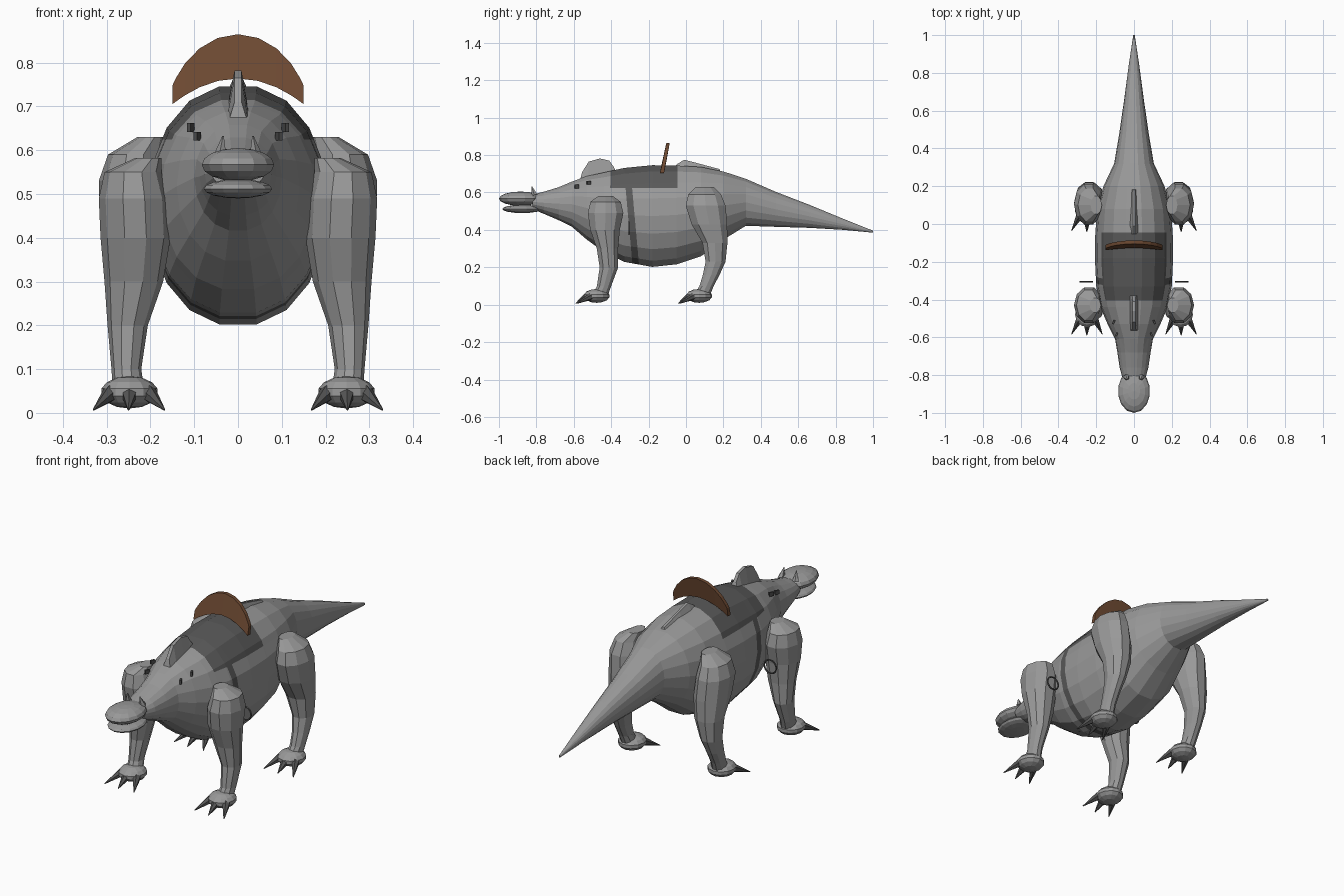
import bpy, bmesh, math
from mathutils import Vector, Matrix

if "Cube" in bpy.data.objects:
    bpy.data.objects.remove(bpy.data.objects["Cube"])


def mat(name, col):
    m = bpy.data.materials.new(name)
    m.diffuse_color = (*col, 1)
    m.use_nodes = True
    m.node_tree.nodes["Principled BSDF"].inputs["Base Color"].default_value = m.diffuse_color
    return m


SKIN = mat("grey hide", (0.32, 0.32, 0.32))
CLOTH = mat("dark grey cloth", (0.10, 0.10, 0.10))
CLAW = mat("claw grey", (0.09, 0.09, 0.09))
LEATHER = mat("brown leather", (0.16, 0.07, 0.033))
EYE = mat("eye grey", (0.07, 0.07, 0.07))


def finish(name, bm, *mats):
    bmesh.ops.recalc_face_normals(bm, faces=bm.faces)
    me = bpy.data.meshes.new(name)
    bm.to_mesh(me)
    bm.free()
    for m in mats:
        me.materials.append(m)
    ob = bpy.data.objects.new(name, me)
    bpy.context.collection.objects.link(ob)
    return ob


def loft(rings):
    """Skin a list of point rings and cap both ends."""
    bm = bmesh.new()
    rows = [[bm.verts.new(p) for p in r] for r in rings]
    n = len(rows[0])
    for a, b in zip(rows, rows[1:]):
        for i in range(n):
            j = (i + 1) % n
            bm.faces.new((a[i], a[j], b[j], b[i]))
    bm.faces.new(rows[0])
    bm.faces.new(rows[-1])
    return bm


def blob(name, loc, size, m, seg=14, rings=8):
    bm = bmesh.new()
    bmesh.ops.create_uvsphere(bm, u_segments=seg, v_segments=rings, radius=1)
    bm.transform(Matrix.Translation(loc) @ Matrix.Diagonal((*size, 1)))
    return finish(name, bm, m)


def spike(name, base, tip, r, m, sides=6):
    base, tip = Vector(base), Vector(tip)
    d = tip - base
    bm = bmesh.new()
    bmesh.ops.create_cone(bm, cap_ends=True, segments=sides, radius1=r, radius2=0.002, depth=d.length)
    bm.transform(Matrix.Translation((base + tip) / 2) @ d.to_track_quat('Z', 'Y').to_matrix().to_4x4())
    return finish(name, bm, m)


def fin(name, low, high, wide, thin):
    """Back fin: side outline with a wide bottom edge and a thin top edge."""
    rings = [[(-wide, y, z), (wide, y, z), (thin, y2, z2), (-thin, y2, z2)]
             for (y, z), (y2, z2) in zip(low, high)]
    return finish(name, loft(rings), SKIN)


# Body, neck and tail: y, bottom z, top z, half width
STATIONS = [(-0.82, 0.51, 0.59, 0.06), (-0.76, 0.485, 0.605, 0.076), (-0.68, 0.45, 0.63, 0.088),
            (-0.61, 0.415, 0.66, 0.10), (-0.53, 0.345, 0.69, 0.14), (-0.44, 0.28, 0.71, 0.178),
            (-0.33, 0.225, 0.735, 0.20), (-0.18, 0.198, 0.75, 0.207), (-0.05, 0.212, 0.748, 0.205),
            (0.08, 0.255, 0.74, 0.195), (0.20, 0.345, 0.715, 0.162), (0.32, 0.42, 0.675, 0.105),
            (0.48, 0.415, 0.605, 0.078), (0.66, 0.41, 0.535, 0.052), (0.84, 0.40, 0.46, 0.028),
            (1.0, 0.385, 0.396, 0.004)]
N = 18
rings = []
for y, lo, hi, w in STATIONS:
    ring = []
    for i in range(N):
        a = 2 * math.pi * i / N
        c, s = math.cos(a), math.sin(a)
        ring.append((w * math.copysign(abs(c) ** 0.9, c), y, (lo + hi) / 2 + (hi - lo) / 2 * s))
    rings.append(ring)
bm = loft(rings)

# Saddle cloth and girth strap cut into the body and coloured by position
TILT = Vector((0, 1, 0.09))
S0, S1 = Vector((0, -0.285, 0.2)), Vector((0, -0.25, 0.2))
for co, no in ((Vector((0, -0.405, 0)), Vector((0, 1, 0))), (Vector((0, -0.045, 0)), Vector((0, 1, 0))),
               (Vector((0, 0, 0.625)), Vector((0, 0, 1))), (S0, TILT), (S1, TILT)):
    bmesh.ops.bisect_plane(bm, geom=bm.verts[:] + bm.edges[:] + bm.faces[:], plane_co=co, plane_no=no)
for f in bm.faces:
    p = f.calc_center_median()
    cloth = -0.405 < p.y < -0.045 and p.z > 0.625
    strap = (p - S0).dot(TILT) > 0 > (p - S1).dot(TILT)
    f.material_index = 1 if cloth or strap else 0
finish("body", bm, SKIN, CLOTH)

# Jaws
blob("upper_jaw", (0, -0.885, 0.567), (0.085, 0.115, 0.038), SKIN)
blob("lower_jaw", (0, -0.875, 0.512), (0.08, 0.108, 0.022), SKIN)

# Back fins
fin("shoulder_fin", [(-0.57, 0.65), (-0.52, 0.67), (-0.46, 0.68), (-0.41, 0.69), (-0.37, 0.70)],
    [(-0.555, 0.71), (-0.52, 0.765), (-0.46, 0.782), (-0.41, 0.77), (-0.385, 0.735)], 0.026, 0.008)
fin("hip_fin", [(-0.06, 0.73), (-0.01, 0.73), (0.06, 0.72), (0.19, 0.69)],
    [(-0.05, 0.75), (-0.01, 0.775), (0.06, 0.757), (0.18, 0.725)], 0.026, 0.006)

# Legs: z, centre x, centre y, half x, half y
FRONT = [(0.582, 0.205, -0.43, 0.03, 0.04), (0.55, 0.24, -0.43, 0.065, 0.085), (0.49, 0.238, -0.43, 0.08, 0.10),
         (0.40, 0.234, -0.433, 0.08, 0.083), (0.30, 0.238, -0.42, 0.067, 0.06), (0.20, 0.252, -0.412, 0.046, 0.052),
         (0.10, 0.255, -0.438, 0.034, 0.04), (0.05, 0.25, -0.46, 0.036, 0.045)]
REAR = [(0.63, 0.20, 0.10, 0.03, 0.05), (0.59, 0.235, 0.10, 0.062, 0.092), (0.53, 0.24, 0.105, 0.078, 0.112),
        (0.43, 0.235, 0.125, 0.08, 0.10), (0.33, 0.238, 0.155, 0.068, 0.07), (0.23, 0.25, 0.158, 0.048, 0.056),
        (0.16, 0.255, 0.135, 0.038, 0.047), (0.10, 0.255, 0.11, 0.034, 0.04), (0.05, 0.25, 0.085, 0.036, 0.045)]
for side, s in (("left", 1), ("right", -1)):
    for pos, prof, fy in (("front", FRONT, -0.478), ("rear", REAR, 0.07)):
        tag = f"{pos}_{side}"
        rr = [[(s * (cx + rx * math.cos(k * math.pi / 5)), cy + ry * math.sin(k * math.pi / 5), z)
               for k in range(10)] for z, cx, cy, rx, ry in prof]
        finish(tag + "_leg", loft(rr), SKIN)
        blob(tag + "_foot", (s * 0.248, fy, 0.047), (0.066, 0.07, 0.037), SKIN, 12, 7)
        # Claws
        for k, (bx, by, tx, ty) in enumerate(((0.205, -0.03, 0.168, -0.105), (0.248, -0.05, 0.25, -0.112),
                                              (0.29, -0.03, 0.33, -0.105))):
            spike(f"{tag}_claw_{k + 1}", (s * bx, fy + by, 0.045), (s * tx, fy + ty, 0.007), 0.02, CLAW)
    # Brow horns
    spike(f"{side}_brow_horn", (s * 0.04, -0.81, 0.585), (s * 0.034, -0.825, 0.632), 0.017, SKIN, 5)
    # Two eye plates set on the side of the neck
    for k, (x, y, z) in enumerate(((0.093, -0.585, 0.632), (0.108, -0.52, 0.652))):
        bm = bmesh.new()
        bmesh.ops.create_cube(bm, size=1)
        bm.transform(Matrix.Translation((s * x, y, z)) @ Matrix.Rotation(s * 0.45, 4, 'Z')
                     @ Matrix.Diagonal((0.009, 0.022, 0.02, 1)))
        finish(f"{side}_eye_{k + 1}", bm, EYE)
    # Stirrup ring
    bpy.ops.mesh.primitive_torus_add(location=(s * 0.253, -0.305, 0.41), rotation=(math.pi / 2, 0, 0),
                                     major_radius=0.033, minor_radius=0.004, major_segments=20, minor_segments=6)
    ring = bpy.context.object
    ring.name = f"{side}_stirrup"
    ring.data.materials.append(CLOTH)

# Saddle back: crescent leaning backwards
rings = []
for i in range(11):
    t = -1 + i / 5
    x = 0.15 * math.sin(t * math.pi / 2)
    c = math.sqrt(max(0, 1 - (x / 0.172) ** 2))
    lo = 0.764 - 0.059 * (x / 0.15) ** 2
    hi = 0.635 + 0.23 * c
    lean = lambda z: -0.128 + 0.2 * (z - 0.705)
    rings.append([(x, lean(lo) - 0.011, lo), (x, lean(lo) + 0.011, lo),
                  (x, lean(hi) + 0.009, hi), (x, lean(hi) - 0.009, hi)])
finish("saddle_back", loft(rings), LEATHER)
